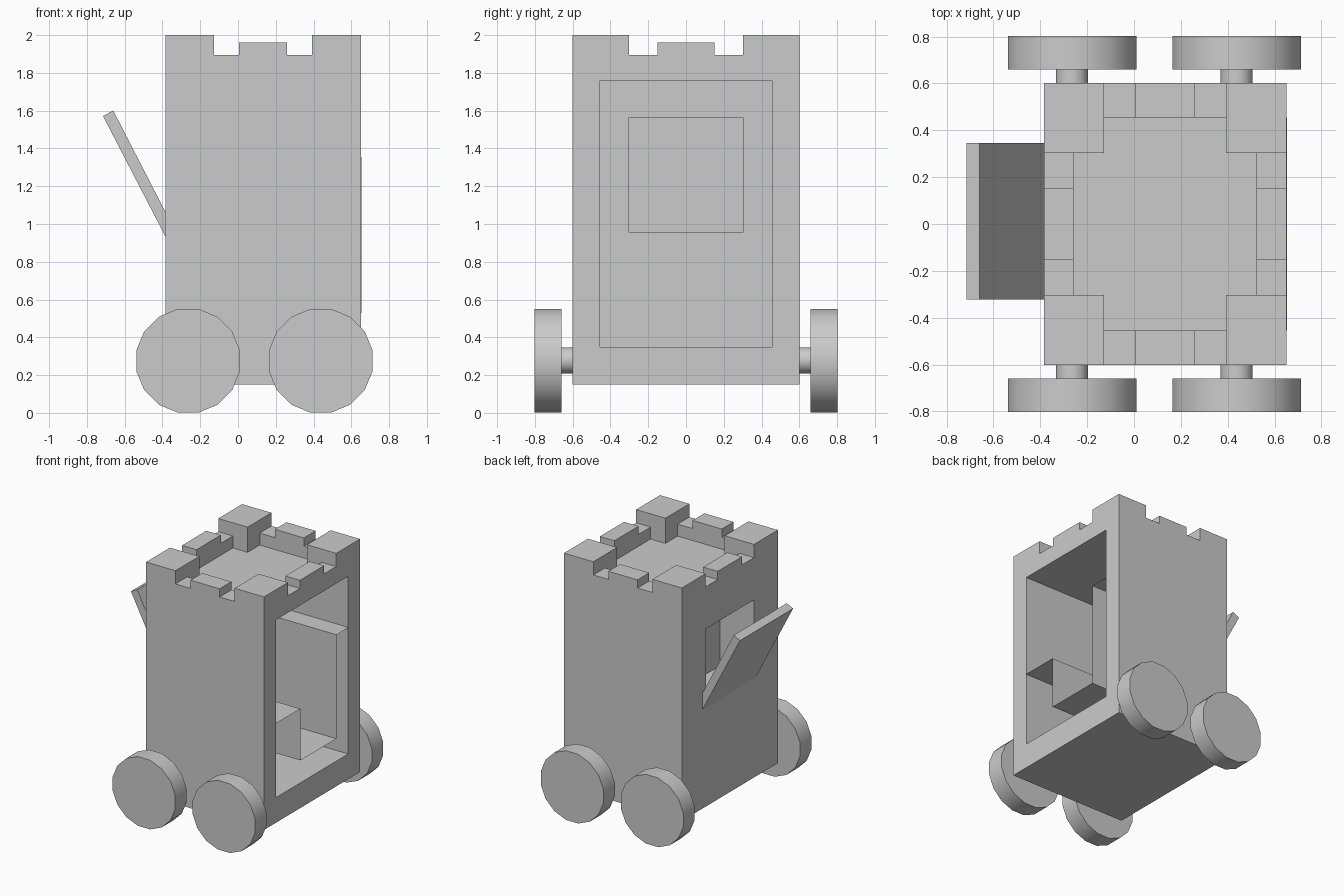
import bpy, bmesh, math
from mathutils import Matrix

if "Cube" in bpy.data.objects:
    bpy.data.objects.remove(bpy.data.objects["Cube"])

def finish(name, bm):
    bmesh.ops.recalc_face_normals(bm, faces=bm.faces)
    me = bpy.data.meshes.new(name)
    bm.to_mesh(me)
    bm.free()
    ob = bpy.data.objects.new(name, me)
    bpy.context.collection.objects.link(ob)
    return ob

def add_box(bm, x0, x1, y0, y1, z0, z1):
    m = Matrix.Translation(((x0 + x1) / 2, (y0 + y1) / 2, (z0 + z1) / 2)) \
        @ Matrix.Diagonal((x1 - x0, y1 - y0, z1 - z0, 1))
    bmesh.ops.create_cube(bm, size=1, matrix=m)

def box(name, *dims):
    bm = bmesh.new()
    add_box(bm, *dims)
    return finish(name, bm)

def boolean(ob, other, op):
    mod = ob.modifiers.new(op.lower(), 'BOOLEAN')
    mod.operation, mod.solver, mod.object = op, 'EXACT', other
    bpy.context.view_layer.objects.active = ob
    bpy.ops.object.modifier_apply(modifier=mod.name)
    bpy.data.objects.remove(other)

def cylinder(name, x, z, y0, y1, r, sides):
    bm = bmesh.new()
    m = Matrix.Translation((x, (y0 + y1) / 2, z)) @ Matrix.Rotation(math.pi / 2, 4, 'X') \
        @ Matrix.Rotation(math.pi / sides, 4, 'Z')
    bmesh.ops.create_cone(bm, cap_ends=True, segments=sides, radius1=r, radius2=r,
                          depth=abs(y1 - y0), matrix=m)
    ob = finish(name, bm)
    for o in bpy.context.selected_objects:
        o.select_set(False)
    ob.select_set(True)
    bpy.context.view_layer.objects.active = ob
    bpy.ops.object.shade_smooth_by_angle(angle=math.radians(40))

def extrude(name, pts, axis, a, b, closed):
    # sweep a 2D profile along one axis
    bm = bmesh.new()
    rows = []
    for s in (a, b):
        rows.append([bm.verts.new((p, s, q) if axis == 'Y' else (s, p, q)) for p, q in pts])
    n = len(pts)
    for i in range(n if closed else n - 1):
        j = (i + 1) % n
        bm.faces.new((rows[0][i], rows[0][j], rows[1][j], rows[1][i]))
    if closed:
        bm.faces.new(rows[0])
        bm.faces.new(rows[1])
    return finish(name, bm)

X0, X1, Y = -0.385, 0.65, 0.602
XC = (X0 + X1) / 2

# tower body with open chamber at one end and a window niche at the other
body = box('tower_body', X0, X1, -Y, Y, 0.15, 1.8)
boolean(body, box('chamber_cutter', -0.25, 1.0, -0.454, 0.454, 0.35, 1.76), 'DIFFERENCE')
boolean(body, box('niche_shell', -0.3, -0.085, -0.304, 0.304, 0.956, 1.564), 'UNION')
boolean(body, box('niche_cutter', -0.8, -0.09, -0.3, 0.3, 0.96, 1.56), 'DIFFERENCE')

# parapet: tall corners, low sills and middle merlons
bm = bmesh.new()
for s in (-1, 1):
    for t in (-1, 1):
        xs = sorted((XC + s * 0.5175, XC + s * 0.26))
        ys = sorted((t * Y, t * 0.303))
        add_box(bm, *xs, *ys, 1.8, 2.0)
    ys = sorted((s * Y, s * 0.455))
    xs = sorted((XC + s * 0.5175, XC + s * 0.39))
    for d in (-1, 1):
        add_box(bm, *sorted((XC + d * 0.26, XC + d * 0.128)), *ys, 1.8, 1.895)
        add_box(bm, *xs, *sorted((d * 0.303, d * 0.152)), 1.8, 1.895)
    add_box(bm, XC - 0.128, XC + 0.128, *ys, 1.8, 1.96)
    add_box(bm, *xs, -0.152, 0.152, 1.8, 1.96)
finish('parapet', bm)

# folded thin floor inside the chamber
extrude('inner_steps', [(-0.454, 0.94), (-0.15, 0.94), (-0.15, 0.53), (0.302, 0.53),
                        (0.302, 1.355), (0.454, 1.355)], 'X', -0.25, 0.653, False)

# half-lowered drawbridge
extrude('drawbridge', [(-0.715, 1.572), (-0.66, 1.6), (X0, 1.065), (X0, 0.935)],
        'Y', -0.322, 0.345, True)

# wheels and axle stubs
for x, end in ((-0.264, 'front'), (0.438, 'rear')):
    for s, side in ((-1, 'left'), (1, 'right')):
        cylinder(f'{end}_{side}_wheel', x, 0.276, s * 0.66, s * 0.803, 0.28, 16)
        cylinder(f'{end}_{side}_axle', x, 0.278, s * 0.59, s * 0.67, 0.07, 16)
